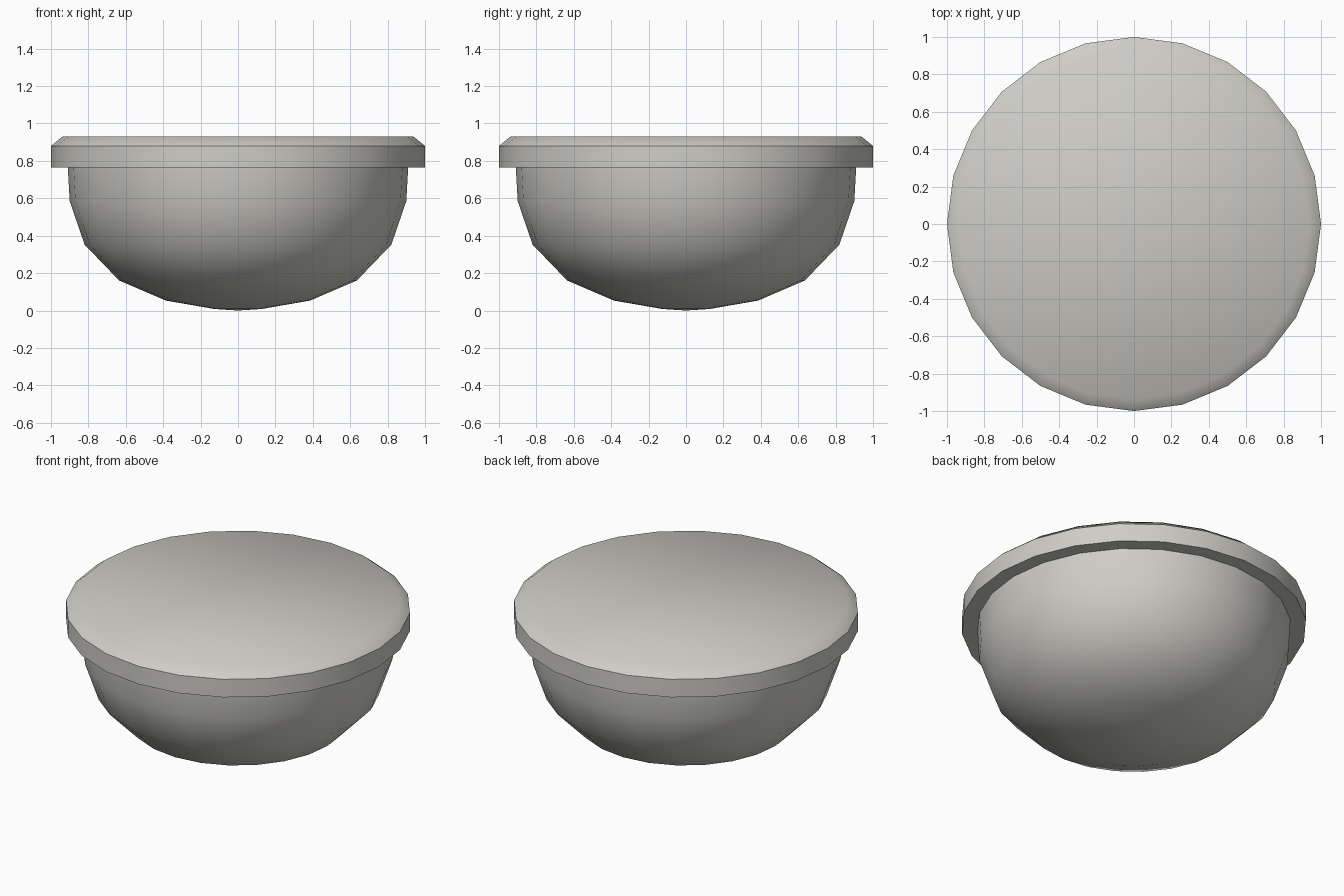
import bpy, bmesh, math

if "Cube" in bpy.data.objects:
    bpy.data.objects.remove(bpy.data.objects["Cube"])

SIDES = 24

mat = bpy.data.materials.new("warm_grey")
mat.diffuse_color = (0.62, 0.61, 0.565, 1.0)
mat.use_nodes = True
mat.node_tree.nodes["Principled BSDF"].inputs["Base Color"].default_value = mat.diffuse_color


def lathe(name, profile, cap_end=False):
    """Revolve (radius, z) points; radius 0 becomes a pole."""
    bm = bmesh.new()
    rings = []
    for r, z in profile:
        n = SIDES if r > 0 else 1
        rings.append([bm.verts.new((r * math.cos(2 * math.pi * i / SIDES),
                                    r * math.sin(2 * math.pi * i / SIDES), z))
                      for i in range(n)])
    for a, b in zip(rings, rings[1:]):
        for i in range(SIDES):
            j = (i + 1) % SIDES
            if len(a) == 1:
                bm.faces.new((a[0], b[j], b[i]))
            else:
                bm.faces.new((a[i], a[j], b[j], b[i]))
    if cap_end:
        bm.faces.new(rings[-1])
    me = bpy.data.meshes.new(name)
    bm.to_mesh(me)
    bm.free()
    me.materials.append(mat)
    ob = bpy.data.objects.new(name, me)
    bpy.context.collection.objects.link(ob)
    bpy.ops.object.select_all(action='DESELECT')
    ob.select_set(True)
    bpy.context.view_layer.objects.active = ob
    bpy.ops.object.shade_smooth_by_angle(angle=math.radians(45))
    return ob


# Rounded lower shell
lathe("bowl", [(0, 0), (0.125, 0.008), (0.385, 0.053), (0.635, 0.16),
               (0.82, 0.352), (0.90, 0.585), (0.91, 0.765)])

# Overhanging rim with softened, closed top
lathe("rim_top", [(0.91, 0.765), (1.0, 0.765), (1.0, 0.88), (0.938, 0.93)],
      cap_end=True)
